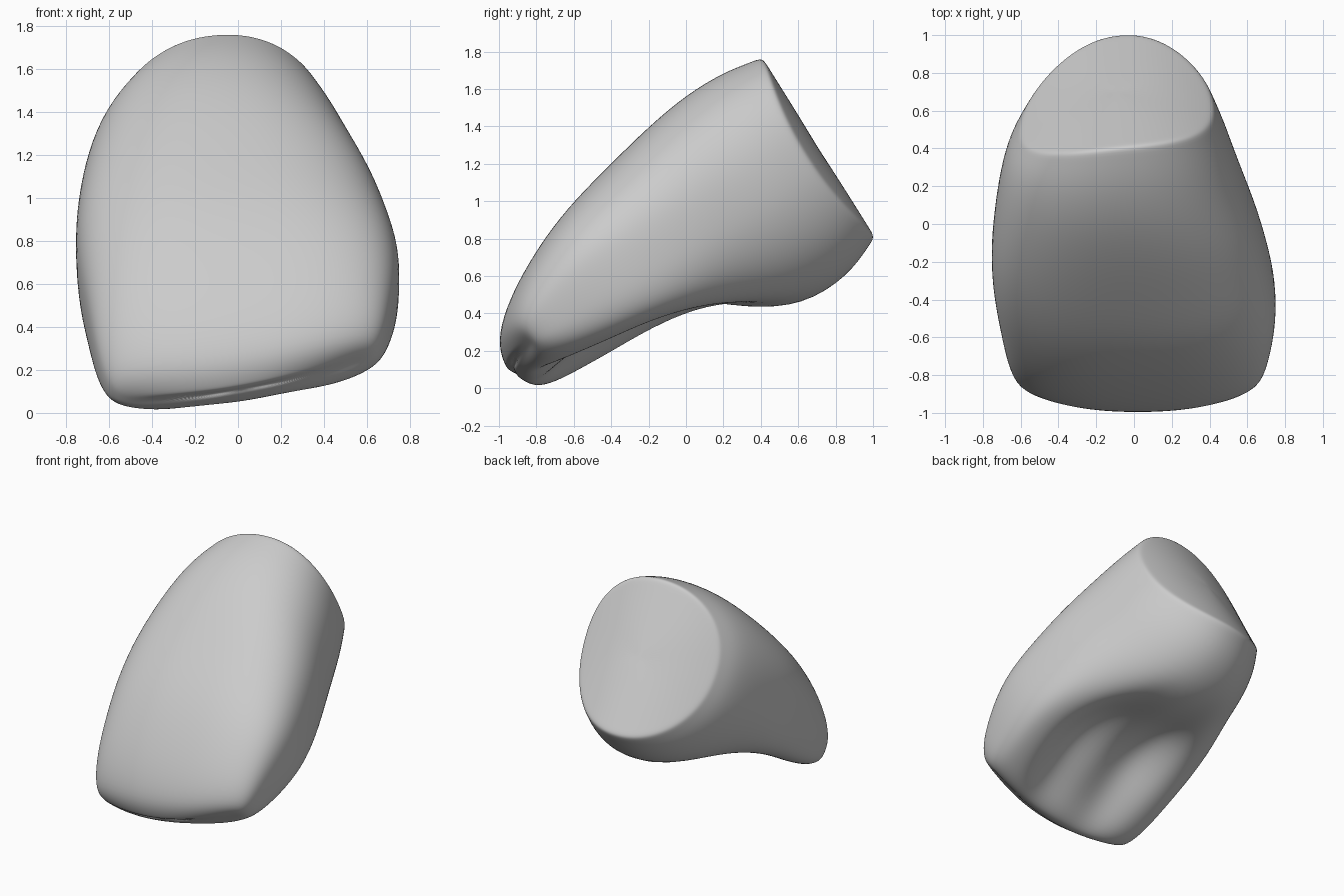
import bpy
import math
from mathutils import Vector

default_cube = bpy.data.objects.get("Cube")
if default_cube:
    bpy.data.objects.remove(default_cube, do_unlink=True)

SEGMENTS = 48

# Cross-sections from the domed root end to the biting edge:
# front point (y, z), back point (y, z), x range, squareness, hollow depth, egg shape
STATIONS = [
    (.40, 1.765, 1.005, .80, -.60, .42, .93, 0, .1),
    (.20, 1.69, .87, .60, -.67, .49, .93, 0, .13),
    (0, 1.57, .63, .44, -.71, .56, .9, 0, .12),
    (-.20, 1.40, .35, .38, -.74, .65, .84, .06, .08),
    (-.40, 1.20, .10, .33, -.76, .71, .77, .20, .03),
    (-.60, .99, -.15, .24, -.745, .755, .73, .24, 0),
    (-.75, .79, -.38, .13, -.71, .75, .7, .20, 0),
    (-.88, .57, -.57, .05, -.68, .72, .68, .14, 0),
    (-.97, .37, -.71, 0, -.645, .69, .68, .07, 0),
    (-1.01, .20, -.82, -.01, -.60, .64, .7, .02, 0),
    (-.97, .09, -.89, .03, -.53, .56, .75, 0, 0),
]


def blend(a, b, t):
    """Mix two cross-sections."""
    return tuple(p + (q - p) * t for p, q in zip(a, b))


def power(value, exponent):
    return math.copysign(abs(value) ** exponent, value)


def section(station, progress, scale=1):
    """Points of one rounded cross-section with a hollow on its back."""
    fy, fz, by, bz, left, right, square, hollow, egg = station
    front, back = Vector((0, fy, fz)), Vector((0, by, bz))
    middle, depth = (front + back) / 2, (front - back) / 2
    inward = depth.normalized()
    outward = Vector((0, inward.z, -inward.y))
    half, centre = (right - left) / 2, (right + left) / 2
    dome = max(0, 1 - 4 * progress)
    edge = max(0, (progress - .35) / .65)
    points = []
    for i in range(SEGMENTS):
        angle = math.tau * i / SEGMENTS
        c = scale * power(math.cos(angle), square)
        u = scale * power(math.sin(angle), square)
        p = middle + depth * c
        p.x = centre + half * u * (1 + egg * math.cos(angle))
        if c < 0:
            # Hollow between the two side ridges, with a low ridge along its middle
            scoop = hollow * (1 - 1.6 * u * u)
            scoop -= hollow * .2 * math.cos(3 * math.pi * u) * (1 - u * u)
            p += inward * scoop * -c
        # Root end falls away, mostly towards one side
        p += outward * dome * (.07 * u - .14 * u * u)
        # Biting edge is arched and climbs towards the left side
        p.y += edge * .09 * u * u
        p.z += edge * .17 * (p.x + .5) ** 2
        points.append(p)
    return points


# Rings along the body, with a close ring that keeps the root rim crisp
last = len(STATIONS) - 1
root, tip = STATIONS[0], STATIONS[-1]
rings = [section(root, 0, f) for f in (.1, .4, .7, .93, 1)]
rings.append(section(blend(root, STATIONS[1], .2), .02))
rings += [section(s, i / last) for i, s in enumerate(STATIONS) if i]
rings += [section(tip, 1, f) for f in (.75, .4)]

verts = [p for ring in rings for p in ring]
faces = []
for r in range(len(rings) - 1):
    for i in range(SEGMENTS):
        j = (i + 1) % SEGMENTS
        a, b = r * SEGMENTS, (r + 1) * SEGMENTS
        faces.append((a + i, a + j, b + j, b + i))
faces.append(tuple(reversed(range(SEGMENTS))))
faces.append(tuple(range(len(verts) - SEGMENTS, len(verts))))

mesh = bpy.data.meshes.new("tooth_crown")
mesh.from_pydata(verts, [], faces)
crown = bpy.data.objects.new("tooth_crown", mesh)
bpy.context.collection.objects.link(crown)
bpy.context.view_layer.objects.active = crown
crown.select_set(True)

# Consistent outward faces
bpy.ops.object.mode_set(mode='EDIT')
bpy.ops.mesh.select_all(action='SELECT')
bpy.ops.mesh.normals_make_consistent(inside=False)
bpy.ops.object.mode_set(mode='OBJECT')

smooth = crown.modifiers.new("smooth_surface", 'SUBSURF')
smooth.levels = smooth.render_levels = 2
bpy.ops.object.shade_smooth()

# Plain grey surface
grey = bpy.data.materials.new("light_grey")
grey.use_nodes = True
colour = (.6, .6, .6, 1)
grey.diffuse_color = colour
grey.node_tree.nodes["Principled BSDF"].inputs["Base Color"].default_value = colour
crown.data.materials.append(grey)
